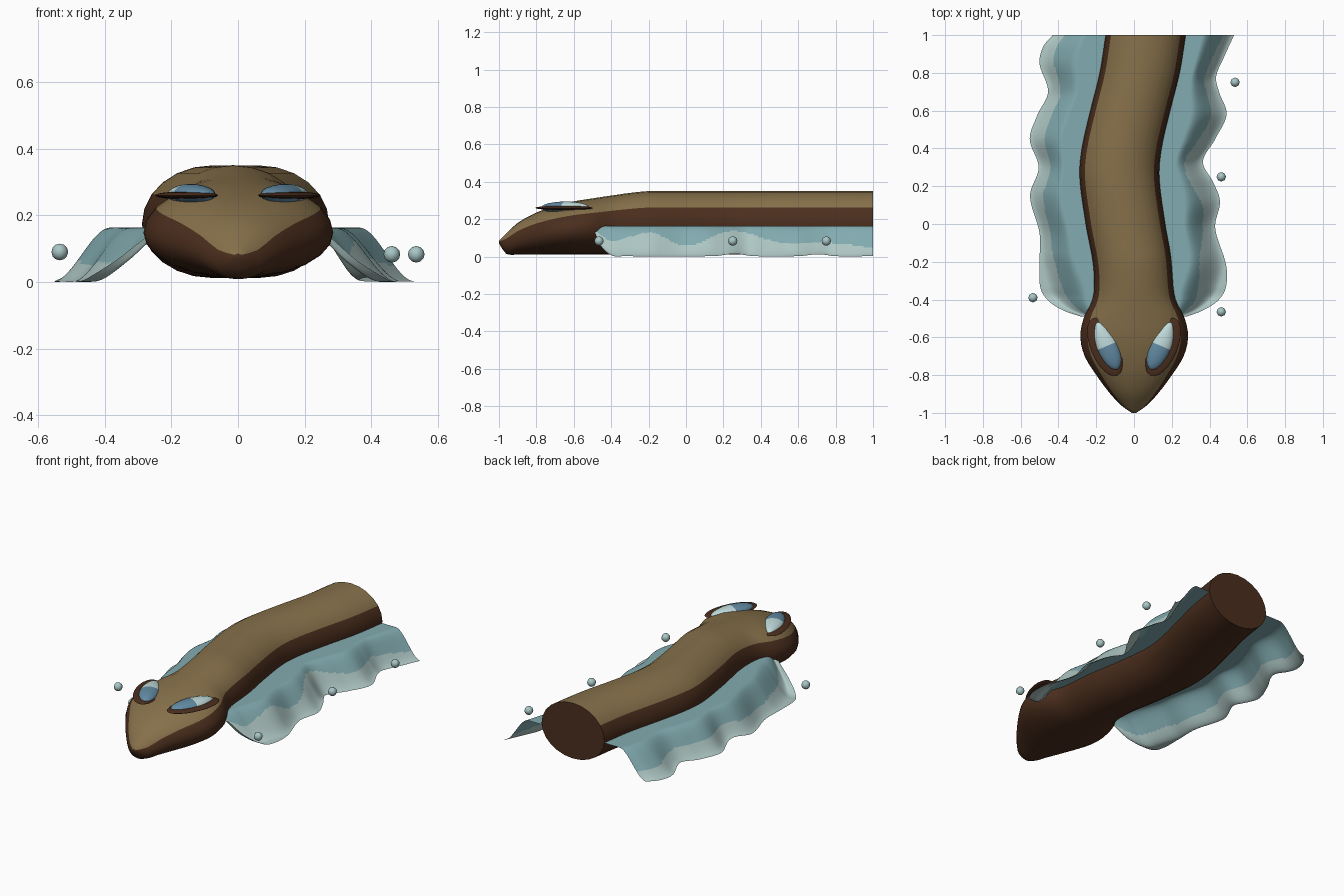
import bpy, bmesh, math
from mathutils import Matrix

if "Cube" in bpy.data.objects:
    bpy.data.objects.remove(bpy.data.objects["Cube"])


def material(name, r, g, b):
    m = bpy.data.materials.new(name)
    lin = [((c / 255 + 0.055) / 1.055) ** 2.4 for c in (r, g, b)]
    m.diffuse_color = (*lin, 1)
    m.use_nodes = True
    m.node_tree.nodes["Principled BSDF"].inputs["Base Color"].default_value = m.diffuse_color
    return m


OLIVE = material("olive_brown", 134, 112, 74)
DARK = material("dark_brown", 75, 46, 29)
TEAL = material("fin_teal", 130, 171, 176)
PALE = material("fin_pale", 174, 199, 196)
BLUE = material("deep_blue", 98, 138, 163)
WHITE = material("eye_pale", 192, 218, 218)
BUBBLE = material("bubble_pale", 168, 198, 198)


def curve(keys, y):
    """Smooth interpolation through (y, value) keys."""
    if y <= keys[0][0]:
        return keys[0][1]
    if y >= keys[-1][0]:
        return keys[-1][1]

    def slope(k):
        a, b = keys[max(k - 1, 0)], keys[min(k + 1, len(keys) - 1)]
        return (b[1] - a[1]) / (b[0] - a[0])

    for k in range(len(keys) - 1):
        (y0, v0), (y1, v1) = keys[k], keys[k + 1]
        if y <= y1:
            d = y1 - y0
            t = (y - y0) / d
            return ((2*t**3 - 3*t**2 + 1) * v0 + (t**3 - 2*t**2 + t) * d * slope(k)
                    + (3*t**2 - 2*t**3) * v1 + (t**3 - t**2) * d * slope(k + 1))


def finish(name, bm, mats, angle=50):
    me = bpy.data.meshes.new(name)
    bm.to_mesh(me)
    bm.free()
    ob = bpy.data.objects.new(name, me)
    bpy.context.collection.objects.link(ob)
    for m in mats:
        me.materials.append(m)
    bpy.ops.object.select_all(action='DESELECT')
    ob.select_set(True)
    bpy.context.view_layer.objects.active = ob
    bpy.ops.object.shade_smooth_by_angle(angle=math.radians(angle))
    return ob


# Body profile: centre line, half width, top and bottom heights along y
CENTRE = [(-1, 0), (-.4, 0), (-.2, -.01), (0, -.045), (.25, -.077), (.4, -.065),
          (.6, -.02), (.8, .03), (1, .062)]
WIDTH = [(-1, .012), (-.96, .068), (-.9, .125), (-.8, .2), (-.7, .262), (-.6, .285),
         (-.5, .268), (-.4, .22), (-.3, .208), (-.1, .21), (1, .212)]
TOP = [(-1, .085), (-.96, .125), (-.9, .18), (-.8, .235), (-.7, .27), (-.6, .295),
       (-.5, .311), (-.4, .326), (-.3, .34), (-.2, .35), (-.1, .35), (1, .35)]
BOTTOM = [(-1, .07), (-.96, .013), (-.9, .012), (1, .012)]

# Body and head: one loft, olive back above 30 degrees, dark below
SEG = 24
bm = bmesh.new()
ys = [-1, -.98, -.96, -.93] + [-.9 + 1.9 * i / 57 for i in range(58)]
rings = []
for y in ys:
    cx, w, top, bot = (curve(k, y) for k in (CENTRE, WIDTH, TOP, BOTTOM))
    mid = bot + .48 * (top - bot)
    ring = []
    for s in range(SEG):
        a = 2 * math.pi * s / SEG
        h = (top - mid) if math.sin(a) > 0 else (mid - bot)
        ring.append(bm.verts.new((cx + w * math.cos(a), y, mid + h * math.sin(a))))
    rings.append(ring)
for r0, r1 in zip(rings, rings[1:]):
    for s in range(SEG):
        n = (s + 1) % SEG
        f = bm.faces.new((r0[s], r0[n], r1[n], r1[s]))
        f.material_index = 0 if 2 <= s < 10 else 1
for ring in (rings[0], rings[-1]):
    bm.faces.new(ring).material_index = 1
bmesh.ops.recalc_face_normals(bm, faces=bm.faces)
finish("body", bm, [OLIVE, DARK])

# Fins: wavy sheets, flat beside the body, then drooping to the ground
DROP = [(-.49, .03), (-.46, .1), (-.4, .155), (-.33, .16), (.15, .16), (.26, .148),
        (.36, .16), (.6, .16), (.71, .15), (.8, .16), (1, .16)]
DROOP_START = [(-.49, .2), (-.38, .2), (-.15, .42), (1, .42)]
DROOP_END = [(-.49, .85), (-.38, .85), (-.15, 1), (1, 1)]
LEFT_EDGE = [(-.49, .28), (-.46, .37), (-.41, .45), (-.34, .495), (-.2, .5), (-.05, .5),
             (.15, .55), (.3, .505), (.45, .552), (.58, .51), (.7, .455), (.85, .5),
             (.94, .48), (1, .43)]
RIGHT_EDGE = [(-.49, .28), (-.46, .36), (-.41, .44), (-.34, .485), (-.22, .488), (-.02, .43),
              (.12, .455), (.22, .42), (.33, .365), (.45, .43), (.58, .49), (.7, .45),
              (.78, .435), (.88, .475), (1, .53)]
LEFT_BAND = [(-.49, .5), (-.3, .66), (-.1, .8), (.2, .76), (.5, .74), (.8, .78), (1, .8)]
RIGHT_BAND = [(-.49, .5), (-.2, .57), (0, .78), (.25, .6), (.5, .74), (.8, .74), (1, .8)]


def fin(name, side, edge, band):
    bm = bmesh.new()
    ny, nt = 150, 44
    grid = []
    for i in range(ny + 1):
        y = -.49 + 1.49 * i / ny
        x0 = curve(CENTRE, y) + side * (min(curve(WIDTH, y), .22) - .03)
        x1 = side * curve(edge, y)
        start, end = curve(DROOP_START, y), curve(DROOP_END, y)
        row = []
        for j in range(nt + 1):
            t = j / nt
            u = min(max((t - start) / (end - start), 0), 1)
            z = .163 - (curve(DROP, y) + .001) * u * u * (3 - 2 * u)
            row.append(bm.verts.new((x0 + (x1 - x0) * t, y, z)))
        grid.append(row)
    for i in range(ny):
        for j in range(nt):
            q = [grid[i][j], grid[i][j+1], grid[i+1][j+1], grid[i+1][j]]
            f = bm.faces.new(q if side > 0 else q[::-1])
            # pale outer band
            if (j + .5) / nt > curve(band, f.calc_center_median().y):
                f.material_index = 1
    finish(name, bm, [TEAL, PALE], 80)


fin("left_fin", -1, LEFT_EDGE, LEFT_BAND)
fin("right_fin", 1, RIGHT_EDGE, RIGHT_BAND)


# Eyes: flat dark rims with a domed two-tone eyeball, blue towards the nose
def ellipsoid(name, loc, size, turn, mats, eye=False, segs=24, rows=12):
    bm = bmesh.new()
    bmesh.ops.create_uvsphere(bm, u_segments=segs, v_segments=rows, radius=1)
    if eye:
        for f in bm.faces:
            f.material_index = 1 if f.calc_center_median().y > .02 else 0
        for v in bm.verts:  # narrow the rear corner
            v.co.x *= 1 - .35 * max(v.co.y, 0) ** 2
    bmesh.ops.transform(bm, verts=bm.verts, matrix=Matrix.Translation(loc)
                        @ Matrix.Rotation(turn, 4, 'Z') @ Matrix.Diagonal((*size, 1)))
    finish(name, bm, mats)


for side, label in ((-1, "left"), (1, "right")):
    turn = -side * math.radians(23)
    ellipsoid(label + "_eye_rim", (side * .154, -.652, .26), (.075, .165, .012), turn, [DARK])
    ellipsoid(label + "_eye", (side * .142, -.645, .262), (.057, .138, .032), turn,
              [BLUE, WHITE], True)

# Bubbles floating beside the fins
for k, loc in enumerate([(-.535, -.39, .09), (.462, -.465, .083), (.462, .25, .083),
                         (.535, .75, .083)]):
    ellipsoid(f"bubble_{k + 1}", loc, (.025, .025, .025), 0, [BUBBLE], segs=8, rows=6)
